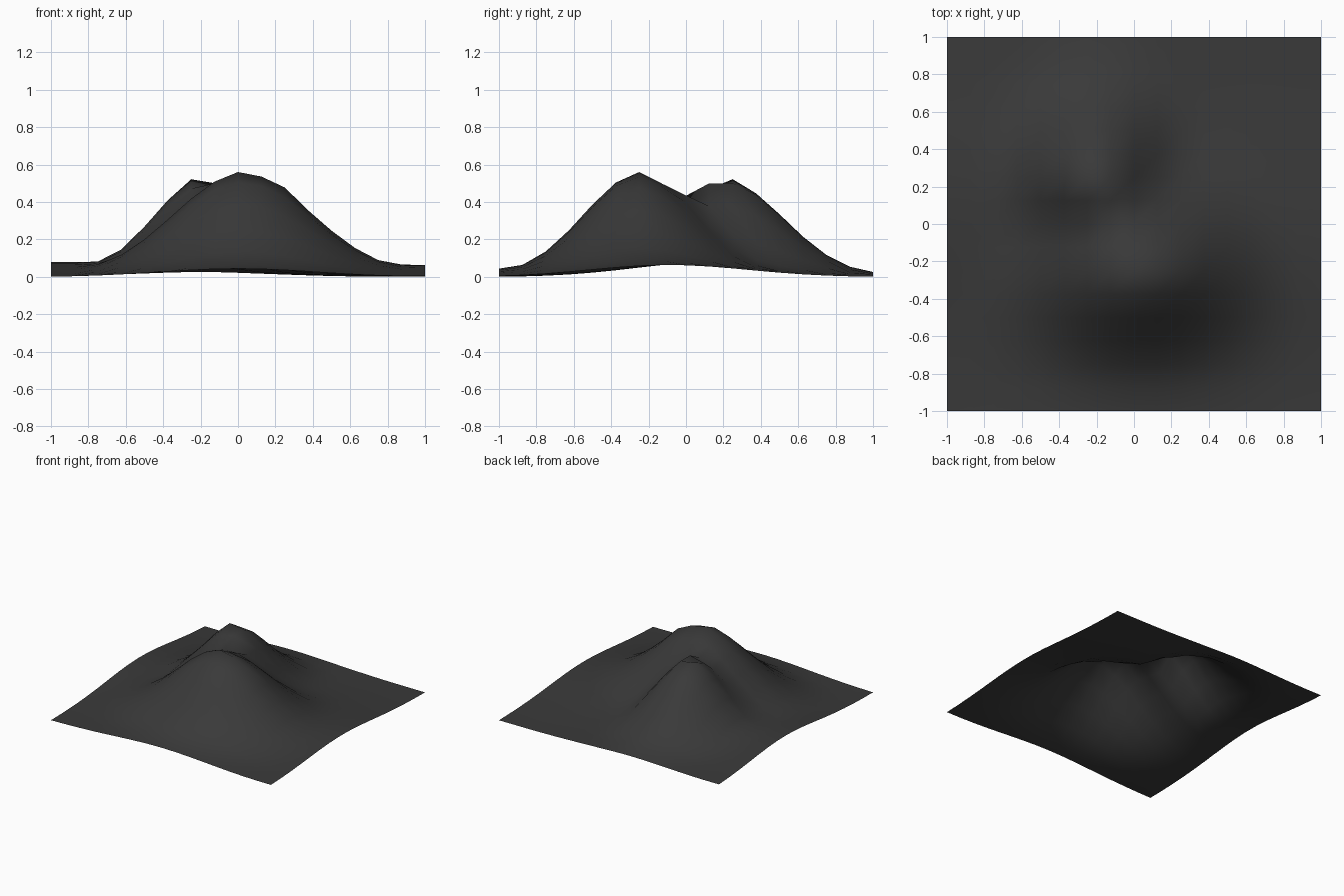
import bpy
from math import exp

if "Cube" in bpy.data.objects:
    bpy.data.objects.remove(bpy.data.objects["Cube"])


def lobe(d, low, high):
    """Bell curve with a different spread on either side of its centre."""
    return exp(-d * d / (high if d > 0 else low))


def height(x, y):
    # broad front hill, back hill with steep south and east flanks, low skirts to the edges
    front = 0.55 * lobe(x - 0.02, 0.27, 0.29) * lobe(y + 0.25, 0.18, 0.22)
    back = 0.515 * lobe(x + 0.19, 0.15, 0.11) * lobe(y - 0.22, 0.105, 0.195)
    skirt_x = (0.073 - 0.008 * x) * exp(-(y - 0.03 + 0.12 * x) ** 2 / 0.35)
    skirt_y = (0.035 - 0.01 * y) * exp(-(x + 0.1 + 0.1 * y) ** 2 / 0.35)
    p = 4.5
    z = (front ** p + back ** p + skirt_x ** p + skirt_y ** p) ** (1 / p)
    # small summits, saddle and dips
    for cx, cy, a in ((0, -0.25, 0.015), (0.22, -0.27, 0.025), (0.05, -0.12, -0.025),
                      (-0.25, 0.25, 0.022), (-0.125, 0.125, 0.035), (-0.06, 0, 0.03)):
        z += a * exp(-((x - cx) ** 2 + (y - cy) ** 2) / 0.008)
    return z


# terrain sheet
bpy.ops.mesh.primitive_grid_add(x_subdivisions=16, y_subdivisions=16, size=2)
terrain = bpy.context.object
terrain.name = "terrain"
for v in terrain.data.vertices:
    v.co.z = height(v.co.x, v.co.y)
low = min(v.co.z for v in terrain.data.vertices)
for v in terrain.data.vertices:
    v.co.z -= low
bpy.ops.object.shade_smooth()

# dark rock colour
rock = bpy.data.materials.new("dark_rock")
rock.diffuse_color = (0.041, 0.041, 0.041, 1)
rock.use_nodes = True
rock.node_tree.nodes["Principled BSDF"].inputs["Base Color"].default_value = rock.diffuse_color
terrain.data.materials.append(rock)
